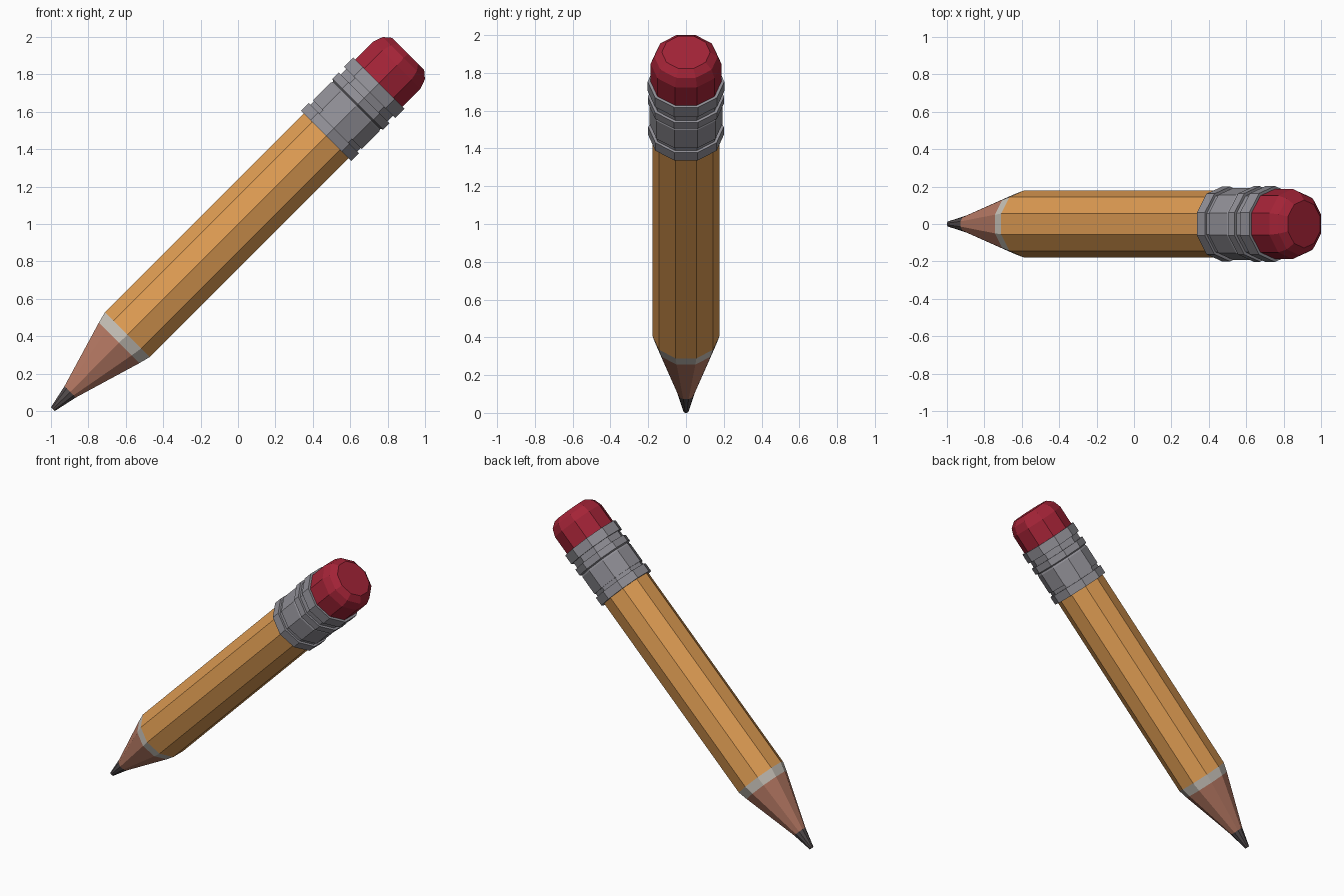
import bpy, bmesh, math
from mathutils import Vector

if "Cube" in bpy.data.objects:
    bpy.data.objects.remove(bpy.data.objects["Cube"])

SIDES = 10
START = Vector((-1, 0, 0))                      # where the axis meets the ground
AXIS = Vector((1, 0, 1)).normalized()           # pencil leans at 45 degrees
NORMAL = Vector((-1, 0, 1)).normalized()
SIDE = Vector((0, 1, 0))


def material(name, rgb):
    m = bpy.data.materials.new(name)
    m.diffuse_color = (*rgb, 1)
    m.use_nodes = True
    m.node_tree.nodes["Principled BSDF"].inputs["Base Color"].default_value = m.diffuse_color
    return m


def ring_part(name, profile, mat, cap_start=False, cap_end=False):
    """Sweep (distance along axis, radius) pairs round the pencil axis."""
    bm = bmesh.new()
    rings = []
    for s, r in profile:
        ring = []
        for i in range(SIDES):
            a = 2 * math.pi * i / SIDES
            ring.append(bm.verts.new(START + AXIS * s + SIDE * (r * math.cos(a)) + NORMAL * (r * math.sin(a))))
        rings.append(ring)
    for a, b in zip(rings, rings[1:]):
        for i in range(SIDES):
            j = (i + 1) % SIDES
            bm.faces.new((a[i], a[j], b[j], b[i]))
    if cap_start:
        bm.faces.new(rings[0])
    if cap_end:
        bm.faces.new(rings[-1])
    bmesh.ops.recalc_face_normals(bm, faces=bm.faces)
    # open tubes: make sure the normals point away from the axis
    f = max(bm.faces, key=lambda f: f.calc_area())
    c = f.calc_center_median() - START
    if f.normal.dot(c - AXIS * c.dot(AXIS)) < 0:
        bmesh.ops.reverse_faces(bm, faces=bm.faces)
    me = bpy.data.meshes.new(name)
    bm.to_mesh(me)
    bm.free()
    me.materials.append(mat)
    ob = bpy.data.objects.new(name, me)
    bpy.context.collection.objects.link(ob)


lead = material("dark lead", (0.085, 0.072, 0.074))
wood = material("bare wood", (0.50, 0.205, 0.135))
white = material("off white", (0.62, 0.58, 0.52))
paint = material("orange paint", (0.73, 0.33, 0.085))
metal = material("grey metal", (0.28, 0.275, 0.305))
rubber = material("red rubber", (0.37, 0.017, 0.038))

# Sharpened end
ring_part("lead_tip", [(0.014, 0.015), (0.145, 0.045)], lead, cap_start=True)
ring_part("wood_cone", [(0.145, 0.045), (0.515, 0.161)], wood)
ring_part("white_band", [(0.515, 0.161), (0.578, 0.178)], white)
# Painted shaft
ring_part("shaft", [(0.578, 0.178), (2.09, 0.178)], paint)
# Metal sleeve with flanges, ridge and grooves
ring_part("metal_sleeve", [
    (2.08, 0.177), (2.08, 0.200), (2.14, 0.200), (2.14, 0.185),
    (2.165, 0.185), (2.165, 0.193), (2.30, 0.193), (2.312, 0.187),
    (2.32, 0.202), (2.367, 0.202), (2.367, 0.186),
    (2.41, 0.186), (2.41, 0.203), (2.48, 0.203), (2.48, 0.185)], metal)
# Rubber end
ring_part("eraser", [(2.475, 0.187), (2.615, 0.187), (2.668, 0.168), (2.70, 0.128)],
          rubber, cap_end=True)
